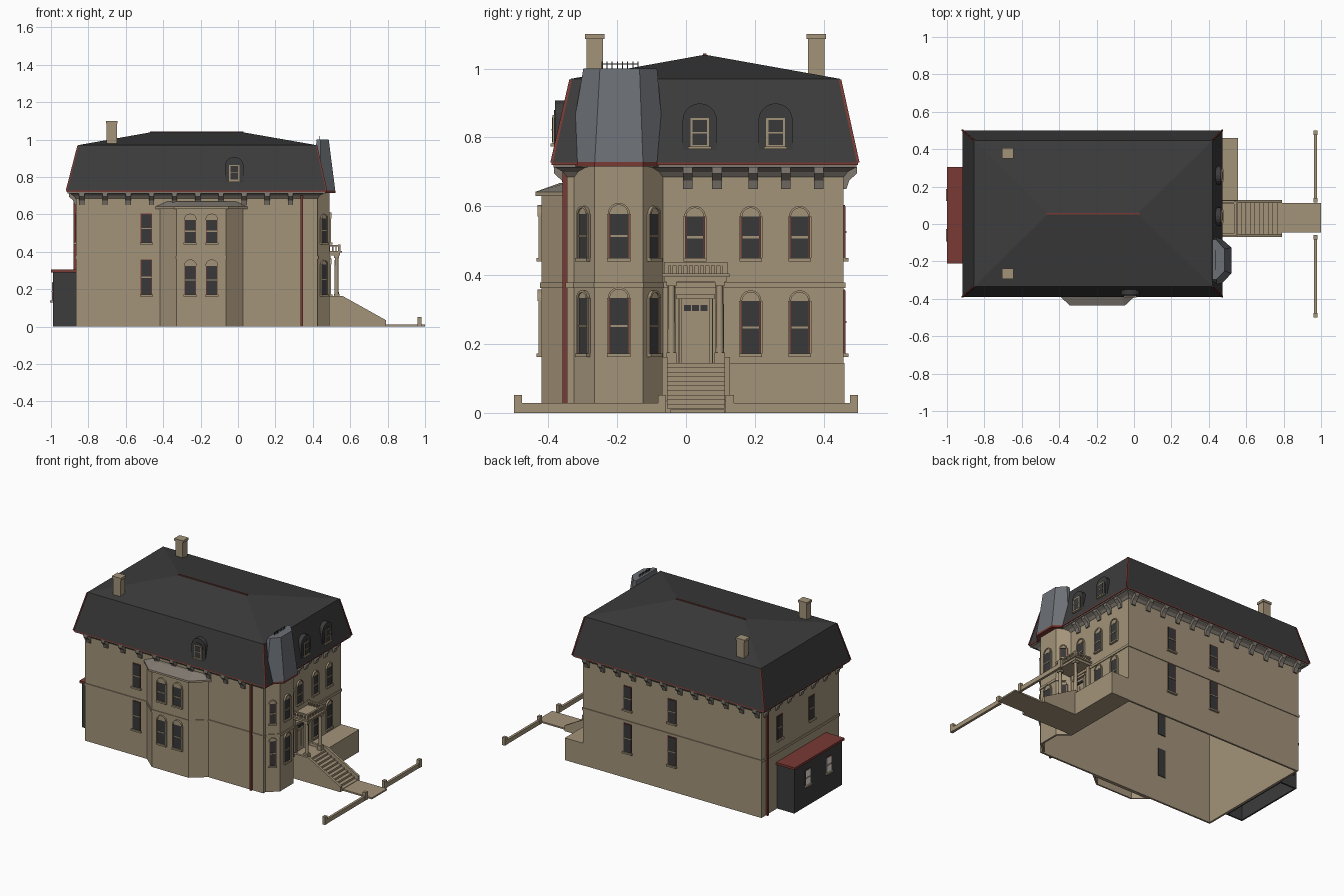
import bpy, bmesh
from math import radians, sin, cos, pi, atan2
from mathutils import Matrix, Vector

cube = bpy.data.objects.get("Cube")
if cube:
    bpy.data.objects.remove(cube)


def material(name, r, g, b):
    m = bpy.data.materials.new(name)
    m.use_nodes = True
    m.diffuse_color = (r, g, b, 1)
    m.node_tree.nodes["Principled BSDF"].inputs["Base Color"].default_value = (r, g, b, 1)
    return m


TAN = material("tan_stone", .37, .295, .195)
DARK = material("dark_slate", .045, .045, .045)
GLASS = material("dark_glass", .04, .04, .042)
RED = material("red_trim", .19, .042, .034)
BLUE = material("blue_grey_slate", .15, .162, .18)
GREY = material("grey_stone", .22, .195, .165)
PALE = material("pale_glass", .8, .8, .78)


class Part:
    """One object assembled from lofted pieces, each with its own material."""

    def __init__(self, name, frame=None):
        self.name, self.frame = name, frame or Matrix()
        self.bm, self.mats = bmesh.new(), []

    def loft(self, rings, mat, caps=True, smooth=False):
        if mat not in self.mats:
            self.mats.append(mat)
        vs = [[self.bm.verts.new(self.frame @ Vector(p)) for p in r] for r in rings]
        n, faces = len(rings[0]), []
        for a, b in zip(vs, vs[1:]):
            for i in range(n):
                j = (i + 1) % n
                f = self.bm.faces.new((a[i], a[j], b[j], b[i]))
                f.smooth = smooth
                faces.append(f)
        if caps:
            faces += [self.bm.faces.new(vs[0][::-1]), self.bm.faces.new(vs[-1])]
            bmesh.ops.recalc_face_normals(self.bm, faces=faces)
        for f in faces:
            f.material_index = self.mats.index(mat)

    def prism(self, pts, z0, z1, mat, caps=True):
        self.loft([[(x, y, z) for x, y in pts] for z in (z0, z1)], mat, caps)

    def box(self, x0, x1, y0, y1, z0, z1, mat):
        self.prism(rect(x0, x1, y0, y1), z0, z1, mat)

    def plate(self, pts, inner, outer, mat):
        """Extrude an (across, up) outline through the wall plane."""
        self.loft([[(u, y, z) for u, z in pts] for y in (inner, -outer)], mat)

    def done(self):
        me = bpy.data.meshes.new(self.name)
        self.bm.to_mesh(me)
        self.bm.free()
        for m in self.mats:
            me.materials.append(m)
        ob = bpy.data.objects.new(self.name, me)
        bpy.context.scene.collection.objects.link(ob)
        return ob


def rect(x0, x1, y0, y1):
    return [(x0, y0), (x1, y0), (x1, y1), (x0, y1)]


def arch(r, z0, z1, n=10):
    """Straight sides from z0 to z1 under a half-round head."""
    return [(-r, z0), (r, z0)] + [(r * cos(pi * i / n), z1 + r * sin(pi * i / n)) for i in range(n + 1)]


def at(x, y, deg):
    return Matrix.Translation((x, y, 0)) @ Matrix.Rotation(radians(deg), 4, 'Z')


def shell(name, pts, z0, z1, mat, thick=.012, side=-1):
    p = Part(name)
    p.prism(pts, z0, z1, mat, caps=False)
    mod = p.done().modifiers.new("thickness", 'SOLIDIFY')
    mod.thickness, mod.offset, mod.use_even_offset = thick, side, True


def window(name, frame, w, z0, z1, arched=False, glass=GLASS):
    p, h = Part(name, frame), w / 2
    p.plate(rect(-h - .004, h + .004, z0, z1 + .004), .004, .003, RED)
    p.plate(rect(-h, h, z0, z1), .016, .005, glass)
    mid = (z0 + z1) / 2
    p.plate(rect(-h, h, mid - .003, mid + .003), .002, .008, TAN)
    p.plate(rect(-h - .008, h + .008, z0 - .01, z0), .004, .014, TAN)
    if arched:
        k, n, r = .004, 10, h + .006
        p.plate(arch(h + k, z1, z1 + .001), .002, .006, TAN)
        ring = [(q * cos(pi * i / n), z1 + q * sin(pi * i / n))
                for q, seq in ((r, range(n + 1)), (h, range(n, -1, -1))) for i in seq]
        p.plate(ring, .002, .011, TAN)
        for s in (-1, 1):
            p.plate(rect(s * r - .003, s * r + .003, z0, z1), .002, .008, TAN)
    p.done()


# Hollow main walls with the angled corner bay, and belt course
W, E, S, N = -.866, .425, -.345, .458
bay = [(E, -.325), (.49, -.265), (.49, -.125), (E, -.067)]
outline = [(W, S), (E, S)] + bay + [(E, N), (W, N)]
shell("house_walls", outline, 0, .72, TAN)
shell("belt_course", outline, .362, .378, TAN, .005, 1)

# Two-storey side bay with its low roof
side_bay = [(-.417, S), (-.33, -.42), (-.064, -.42), (.027, S)]
bay_eave = [(-.44, S), (-.342, -.437), (-.05, -.437), (.05, S)]
bay_top = [(-.38, S), (-.31, -.365), (-.08, -.365), (-.01, S)]
shell("side_bay_walls", side_bay, 0, .635, TAN, .01)
shell("side_bay_belt", side_bay, .362, .378, TAN, .004, 1)
p = Part("side_bay_roof")
p.prism(bay_eave, .63, .642, TAN)
p.loft([[(x, y, .642) for x, y in bay_eave], [(x, y, .668) for x, y in bay_top]], GREY)
p.done()

# Cornice, mansard roof, ridge and hip trim
eave = rect(-.917, .473, -.39, .50)
top = rect(-.855, .42, -.335, .447)
p = Part("cornice")
p.loft([[(x, y, z) for x, y in rect(W - d, E + d, S - d, N + d)]
        for z, d in ((.685, .001), (.70, .012), (.712, .034))], GREY)
p.box(-.912, .468, -.385, .495, .712, .72, GREY)
p.prism(eave, .72, .727, RED)
p.done()
p = Part("mansard_roof")
ridge = rect(-.46, .02, .054, .056)
p.loft([[(x, y, z) for x, y in r] for r, z in ((eave, .727), (top, .97), (ridge, 1.04))], DARK)
p.done()
p = Part("roof_trim")
p.box(-.47, .03, .05, .06, 1.035, 1.043, RED)
for (a, b), (c, d) in zip(eave, top):
    p.loft([[(x + i, y + j, z) for i, j in rect(-.004, .004, -.004, .004)]
            for x, y, z in ((a, b, .727), (c, d, .968))], RED)
p.done()

# Eave brackets
p = Part("eave_brackets")
profile = [(0, .65), (.008, .65), (.016, .675), (.038, .695), (.038, .714), (0, .714)]


def bracket(frame):
    p.frame = frame
    p.loft([[(u, -o, z) for o, z in profile] for u in (-.014, .014)], GREY)


for i in range(10):
    bracket(at(-.835 + i * .124, S, 0))
for i in range(12):
    bracket(at(-.84 + i * .112, N, 180))
for i in range(7):
    bracket(at(W, -.32 + i * .124, -90))
for y in (.005, .09, .195, .29, .385):
    bracket(at(E, y, 90))
p.done()

# Corner turret roof with cresting
low = [(.40, -.345), (.445, -.345), (.52, -.265), (.52, -.125), (.445, -.06), (.40, -.06)]
high = [(.42, -.298), (.44, -.298), (.485, -.25), (.485, -.135), (.44, -.084), (.42, -.084)]
p = Part("turret_roof")
p.prism(low, .715, .728, RED)
p.loft([[(x, y, .728) for x, y in low], [(x, y, 1.0) for x, y in high]], BLUE)
p.box(.434, .437, -.245, -.14, 1.012, 1.015, DARK)
for i in range(8):
    p.box(.434, .437, -.246 + i * .015, -.243 + i * .015, .995, 1.02, DARK)
p.done()

# Chimneys
for name, y in (("chimney_back", .378), ("chimney_front", -.265)):
    p = Part(name)
    p.box(-.702, -.648, y - .024, y + .024, .95, 1.085, TAN)
    p.box(-.707, -.643, y - .028, y + .028, 1.085, 1.10, TAN)
    p.done()

# Windows on every wall; lower and upper storeys share columns
storeys = (("lower", .172, .325), ("upper", .45, .57))
for tag, z0, z1 in storeys:
    for y in (.188, .33):
        window(tag + "_entry_window", at(E, y, 90), .05, z0, z1, True)
    for x in (-.255, -.14):
        window(tag + "_side_bay_window", at(x, -.42, 0), .056, z0, z1, True)
    for (a, b), (c, d), w in zip(bay, bay[1:], (.034, .052, .034)):
        f = at((a + c) / 2, (b + d) / 2, atan2(d - b, c - a) * 180 / pi)
        window(tag + "_corner_bay_window", f, w, z0, z1 + .008, True)
    window(tag + "_side_window", at(-.49, S, 0), .054, z0, z1 + .03)
    for x in (-.22, .10):
        window(tag + "_back_window", at(x, N, 180), .054, z0, z1 + .03)
window("portal_window", at(E, .026, 90), .05, .45, .57, True)
for y in (.27, -.06):
    window("rear_window", at(W, y, -90), .05, .45, .60)


# Arched dormers
def dormer(name, frame, z):
    q = Part(name, frame)
    q.plate(arch(.05, z, z + .097), .07, 0, DARK)
    q.plate(arch(.034, z + .015, z + .085), .002, .004, DARK)
    q.plate(rect(-.027, .027, z + .02, z + .105), .002, .007, TAN)
    q.plate(rect(-.021, .021, z + .026, z + .098), .002, .009, GLASS)
    q.plate(rect(-.021, .021, z + .06, z + .064), .002, .011, TAN)
    q.plate(rect(-.034, .034, z + .014, z + .022), .002, .013, TAN)
    q.done()


for y in (.04, .26):
    dormer("entry_dormer", at(.465, y, 90), .752)
dormer("side_dormer", at(-.02, -.38, 0), .76)

# Rear annex with flat red roof
shell("annex_walls", rect(-.99, W, -.2, .295), 0, .292, DARK, .01)
p = Part("annex_roof")
p.box(-1, W, -.21, .305, .29, .305, RED)
p.done()
for y in (.155, -.06):
    window("annex_window", at(-.99, y, -90), .05, .14, .235, glass=PALE)

# Downspouts
p = Part("downspouts")
p.box(.335, .347, S - .014, S, 0, .715, RED)
p.box(W - .014, W, .40, .412, 0, .715, RED)
p.done()

# Terrace, landing, stairs and walk
p = Part("terrace")
p.box(E, .555, .128, .46, 0, .145, TAN)
p.box(E, .555, -.06, .128, 0, .145, TAN)
p.done()
p = Part("entry_stairs")
steps = 10
for i in range(steps):
    x = .55 + i * .024
    p.box(x, x + .024, -.056, .112, 0, .145 - (i + 1) * .0132, TAN)
cheek = [(E, 0), (.79, 0), (.79, .035), (.56, .163), (E, .163)]
for y in (-.07, .112):
    p.loft([[(x, y + t, z) for x, z in cheek] for t in (0, .016)], TAN)
p.done()
p = Part("front_walk")
p.box(.79, 1, -.045, .112, 0, .01, TAN)
p.done()

# Low garden wall with end posts
p = Part("garden_wall")
for y0, y1 in ((-.5, -.058), (.115, .5)):
    p.box(.962, .978, y0, y1, 0, .028, TAN)
    for y in (y0, y1 - .024):
        p.box(.96, .98, y, y + .024, 0, .052, TAN)
p.done()

# Entry door with frame and transom lights
p = Part("entry_door", at(E, .028, 90))
p.plate(rect(-.05, .05, .145, .345), .002, .006, TAN)
for s in (-1, 1):
    p.plate(rect(s * .044 - .005, s * .044 + .005, .145, .335), .002, .014, TAN)
    p.plate(rect(s * .019 - .013, s * .019 + .013, .17, .28), .002, .009, TAN)
p.plate(rect(-.055, .055, .33, .345), .002, .02, TAN)
for u in (-.024, 0, .024):
    p.plate(rect(u - .01, u + .01, .296, .314), .002, .01, GLASS)
p.done()

# Portico: columns, pilasters, entablature and balustrade
p = Part("portico")
for y in (-.042, .098):
    p.loft([[(.527 + r * cos(pi * i / 8), y + r * sin(pi * i / 8), z) for i in range(16)]
            for z, r in ((.155, .012), (.375, .0095))], TAN, smooth=True)
    p.box(.512, .542, y - .015, y + .015, .145, .175, TAN)
    p.box(.513, .541, y - .014, y + .014, .368, .385, TAN)
    p.box(E, .436, y - .012, y + .012, .145, .385, TAN)
p.box(E, .545, -.062, .118, .38, .395, TAN)
p.box(E, .555, -.07, .126, .395, .405, TAN)
p.box(.535, .547, -.062, .118, .428, .436, TAN)
for y in (-.062, .108):
    p.box(E, .547, y, y + .01, .428, .436, TAN)
    p.box(.535, .549, y - .002, y + .012, .405, .438, TAN)
    for i in range(6):
        p.box(.435 + i * .017, .442 + i * .017, y + .002, y + .008, .405, .428, TAN)
for i in range(10):
    y = -.045 + i * .016
    p.box(.538, .544, y, y + .007, .405, .428, TAN)
p.done()
